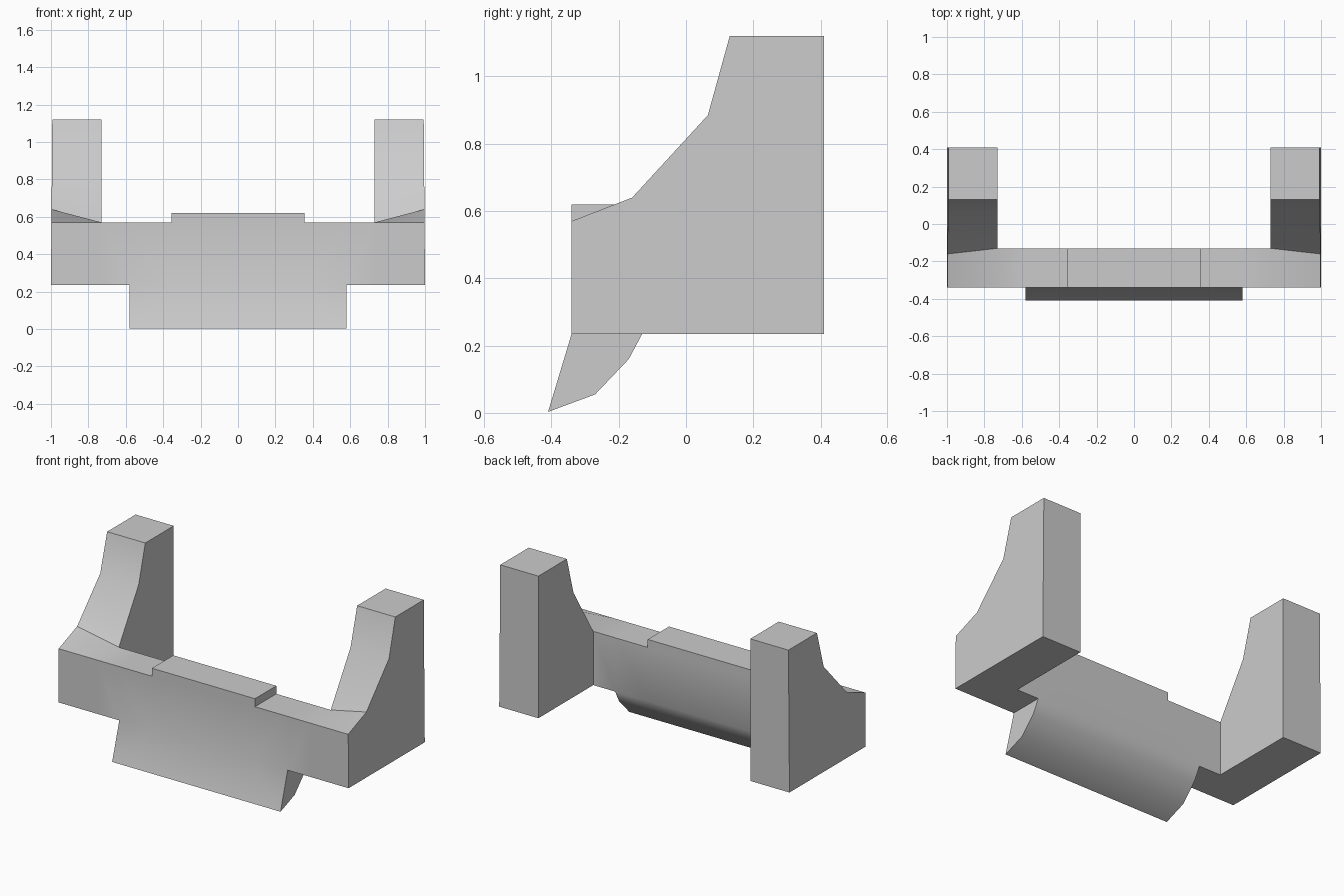
import bpy, bmesh, math

cube = bpy.data.objects.get("Cube")
if cube:
    bpy.data.objects.remove(cube, do_unlink=True)

# Key dimensions: front and back of the bar, its underside and top, and widths
FRONT, BACK, REAR = -0.34, -0.13, 0.41
BASE, TOP, PAD_TOP = 0.235, 0.57, 0.62
PAD_X, LIP_X, ARM_X, END_X = 0.355, 0.58, 0.73, 1.0

grey = bpy.data.materials.new("plain grey")
grey.use_nodes = True
grey.diffuse_color = (0.6, 0.6, 0.6, 1)
grey.node_tree.nodes["Principled BSDF"].inputs["Base Color"].default_value = (0.6, 0.6, 0.6, 1)

bm = bmesh.new()


def face(points):
    bm.faces.new([bm.verts.new(p) for p in points])


def cap(x, profile):
    face([(x, y, z) for y, z in profile])


def strip(xa, path_a, xb, path_b=None):
    """Join two matching (y, z) paths at xa and xb with quads."""
    path_b = path_b or path_a
    for a0, a1, b0, b1 in zip(path_a, path_a[1:], path_b, path_b[1:]):
        face([(xa, *a0), (xa, *a1), (xb, *b1), (xb, *b0)])


def build_half(s):
    # Crossbar front and back walls
    stops = [0, PAD_X, LIP_X, ARM_X, END_X]
    for a, b in zip(stops, stops[1:]):
        strip(s * a, [(FRONT, BASE), (FRONT, TOP)], s * b)
        if b <= ARM_X:
            strip(s * a, [(BACK, BASE), (BACK, TOP)], s * b)

    # Raised pad in the middle, and the bar top beside it
    pad = [(FRONT, TOP), (FRONT, PAD_TOP), (BACK, PAD_TOP), (BACK, TOP)]
    strip(0, pad, s * PAD_X)
    cap(s * PAD_X, pad)
    for a, b in ((PAD_X, LIP_X), (LIP_X, ARM_X)):
        strip(s * a, [(FRONT, TOP), (BACK, TOP)], s * b)

    # Curved lip below, and the bar underside beside it
    lip = [(FRONT, BASE), (-0.41, 0.003), (-0.27, 0.055), (-0.17, 0.16), (BACK, BASE)]
    for a, b in ((0, PAD_X), (PAD_X, LIP_X)):
        strip(s * a, lip, s * b)
    cap(s * LIP_X, lip)
    strip(s * LIP_X, [(FRONT, BASE), (BACK, BASE)], s * ARM_X)

    # Upright arm with a sweeping front edge
    upper = [(0.065, 0.885), (0.13, 1.12), (REAR, 1.12), (REAR, BASE), (BACK, BASE)]
    inner = [(FRONT, TOP), (BACK, TOP)] + upper + [(FRONT, BASE)]
    outer = [(FRONT, TOP), (-0.16, 0.64)] + upper + [(FRONT, BASE)]
    strip(s * ARM_X, inner, s * END_X, outer)
    cap(s * ARM_X, inner[1:-1])
    cap(s * END_X, outer)


for side in (1, -1):
    build_half(side)

# Weld the halves and lean the outer walls in very slightly
bmesh.ops.remove_doubles(bm, verts=bm.verts, dist=0.0005)
for v in bm.verts:
    if abs(v.co.x) > 0.99:
        v.co.x *= 1 - 0.008 * (v.co.z - BASE)
bmesh.ops.recalc_face_normals(bm, faces=bm.faces)

mesh = bpy.data.meshes.new("bracket")
bm.to_mesh(mesh)
bm.free()
mesh.materials.append(grey)
bracket = bpy.data.objects.new("bracket", mesh)
bpy.context.collection.objects.link(bracket)

bpy.ops.object.select_all(action="DESELECT")
bracket.select_set(True)
bpy.context.view_layer.objects.active = bracket
bpy.ops.object.shade_smooth_by_angle(angle=math.radians(40))
